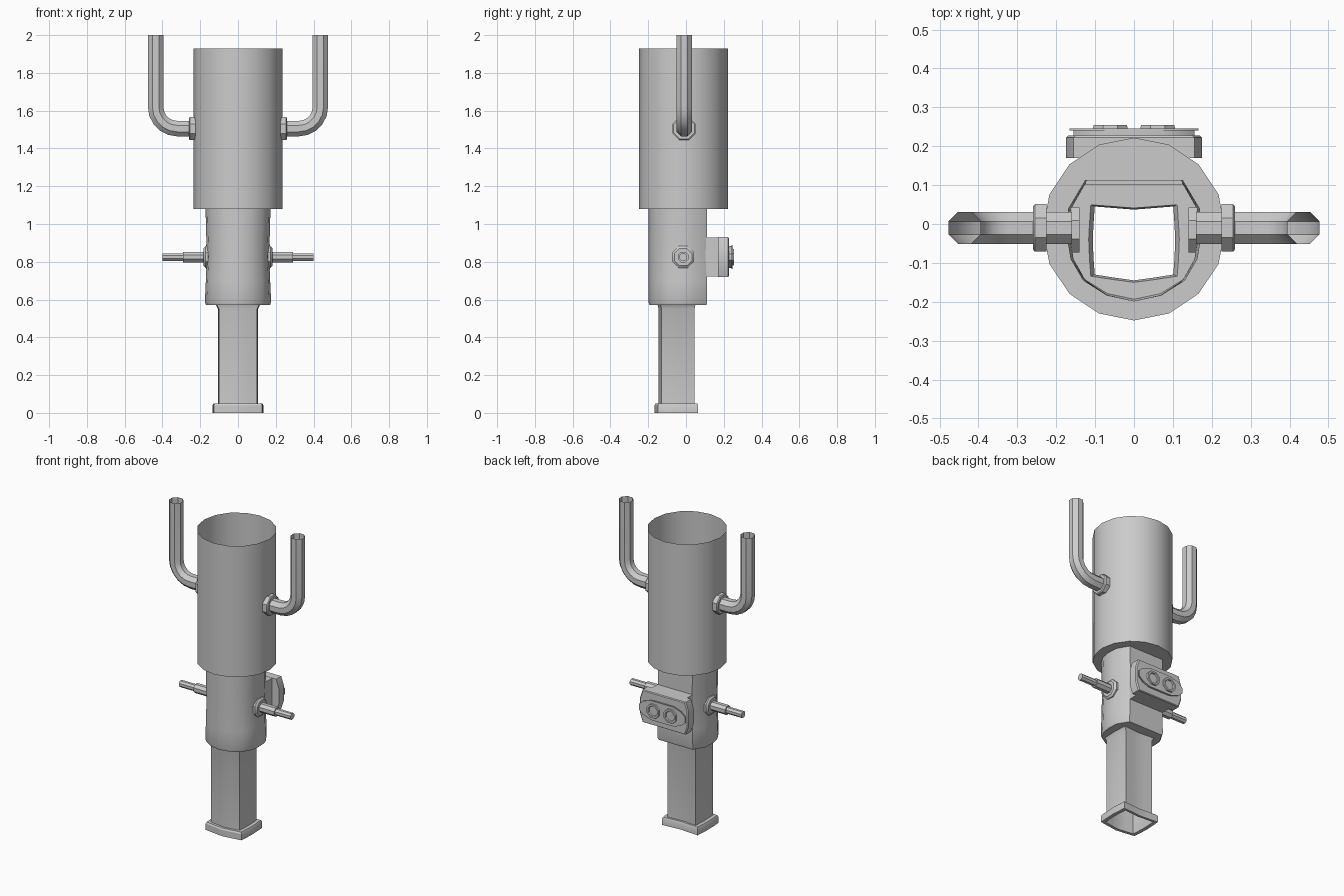
import bpy, bmesh
from math import sin, cos, pi, radians

if "Cube" in bpy.data.objects:
    bpy.data.objects.remove(bpy.data.objects["Cube"])


def loft(name, rings, cap_start=False, cap_end=False):
    """Skin a list of equal-length point rings into one object."""
    bm = bmesh.new()
    loops = [[bm.verts.new(p) for p in r] for r in rings]
    n = len(loops[0])
    for a, b in zip(loops, loops[1:]):
        for i in range(n):
            j = (i + 1) % n
            bm.faces.new((a[i], a[j], b[j], b[i]))
    if cap_start:
        bm.faces.new(loops[0])
    if cap_end:
        bm.faces.new(loops[-1])
    bmesh.ops.recalc_face_normals(bm, faces=bm.faces)
    me = bpy.data.meshes.new(name)
    bm.to_mesh(me)
    bm.free()
    ob = bpy.data.objects.new(name, me)
    bpy.context.collection.objects.link(ob)
    bpy.ops.object.select_all(action='DESELECT')
    ob.select_set(True)
    bpy.context.view_layer.objects.active = ob
    bpy.ops.object.shade_smooth_by_angle(angle=radians(30))
    return ob


def mirror_half(half):
    return half + [(-x, y) for x, y in half[-2:0:-1]]


def flat(outline, z, sx=1.0, sy=1.0, cy=-0.045):
    return [(x * sx, cy + (y - cy) * sy, z) for x, y in outline]


def octagon(r):
    r /= cos(pi / 8)
    return [(r * cos(pi / 8 + k * pi / 4), r * sin(pi / 8 + k * pi / 4)) for k in range(8)]


def turned_x(name, sections, side, y, z):
    """Eight-sided turned part along x from (x, radius) sections."""
    rings = [[(side * x, y + a, z + b) for a, b in octagon(r)] for x, r in sections]
    return loft(name, rings, True, True)


# Cross-sections, all with 16 points starting at the back centre
barrel = [(0.235 * sin(k * pi / 8), -0.013 + 0.235 * cos(k * pi / 8)) for k in range(16)]
body = mirror_half([(0, .112), (.07, .112), (.125, .112), (.168, .04), (.172, -.03),
                    (.162, -.09), (.13, -.145), (.07, -.183), (0, -.198)])
leg = mirror_half([(0, .037), (.05, .041), (.101, .045), (.104, 0), (.106, -.04),
                   (.104, -.09), (.101, -.13), (.05, -.138), (0, -.145)])

# Upper barrel, open at the top with a ring floor
loft("upper_barrel", [flat(barrel, 1.93), flat(barrel, 1.08), flat(body, 1.08)])

# Middle body with slight waist and bevelled lower edge
loft("middle_body", [flat(body, 1.08), flat(body, .95, .98), flat(body, .825, .96),
                     flat(body, .70, .99), flat(body, .585, 1.02),
                     flat(body, .57, .98, .97), flat(leg, .57, 1.1, 1.05)])

# Hollow square leg
loft("lower_leg", [flat(leg, .57, 1.1, 1.05), flat(leg, .55), flat(leg, .05)])

# Foot flange
loft("foot_flange", [flat(leg, .05), flat(leg, .05, 1.22, 1.16), flat(leg, .04, 1.27, 1.22),
                     flat(leg, 0, 1.27, 1.22), flat(leg, 0, 1.05, 1.03), flat(leg, .05)])

for side, tag in ((-1, "left"), (1, "right")):
    # Bent pipe: horizontal run, quarter bend, open vertical run
    PY, PZ, PX, BEND = -.01, 1.505, .436, .115
    path = [(.16, PZ, 0)]
    for k in range(6):
        t = k * pi / 10
        path.append((PX - BEND + BEND * sin(t), PZ + BEND - BEND * cos(t), t))
    path.append((PX, 2.0, pi / 2))
    rings = [[(side * (x - b * sin(t)), PY + a, z + b * cos(t)) for a, b in octagon(.041)]
             for x, z, t in path]
    loft("bent_pipe_" + tag, rings)
    turned_x("pipe_collar_" + tag, [(.225, .061), (.255, .061), (.26, .055)], side, PY, PZ)

    # Stepped side pin with round base
    turned_x("side_pin_" + tag, [(.14, .058), (.172, .058), (.182, .046), (.182, .028),
                                 (.29, .028), (.29, .02), (.40, .02)], side, -.015, .825)


# Back block: narrow neck, wide plate and lens-shaped cover
ZC = .825


def quad_sym(pts):
    """Mirror points of the upper right quarter into a full outline."""
    right = pts + [(x, -z) for x, z in pts[::-1]]
    return right + [(-x, z) for x, z in right[::-1]]


def slab(name, pts, sections):
    rings = [[(x * s, y, ZC + z * s) for x, z in quad_sym(pts)] for y, s in sections]
    return loft(name, rings, True, True)


slab("block_neck", [(.125, .104)], [(.10, 1), (.175, 1)])
slab("back_block", [(.155, .105), (.175, .045)], [(.17, 1), (.222, 1), (.228, .96)])
slab("lens_cover", [(.08, .063), (.135, .045), (.166, .018)],
     [(.222, .93), (.24, .94), (.24, 1), (.246, 1)])

# Two recessed round sockets on the cover
for side, tag in ((-1, "left"), (1, "right")):
    rings = [[(side * .061 + a, y, ZC + b) for a, b in octagon(r)]
             for y, r in ((.242, .045), (.255, .043), (.255, .032), (.247, .029))]
    loft("socket_" + tag, rings, False, True)
